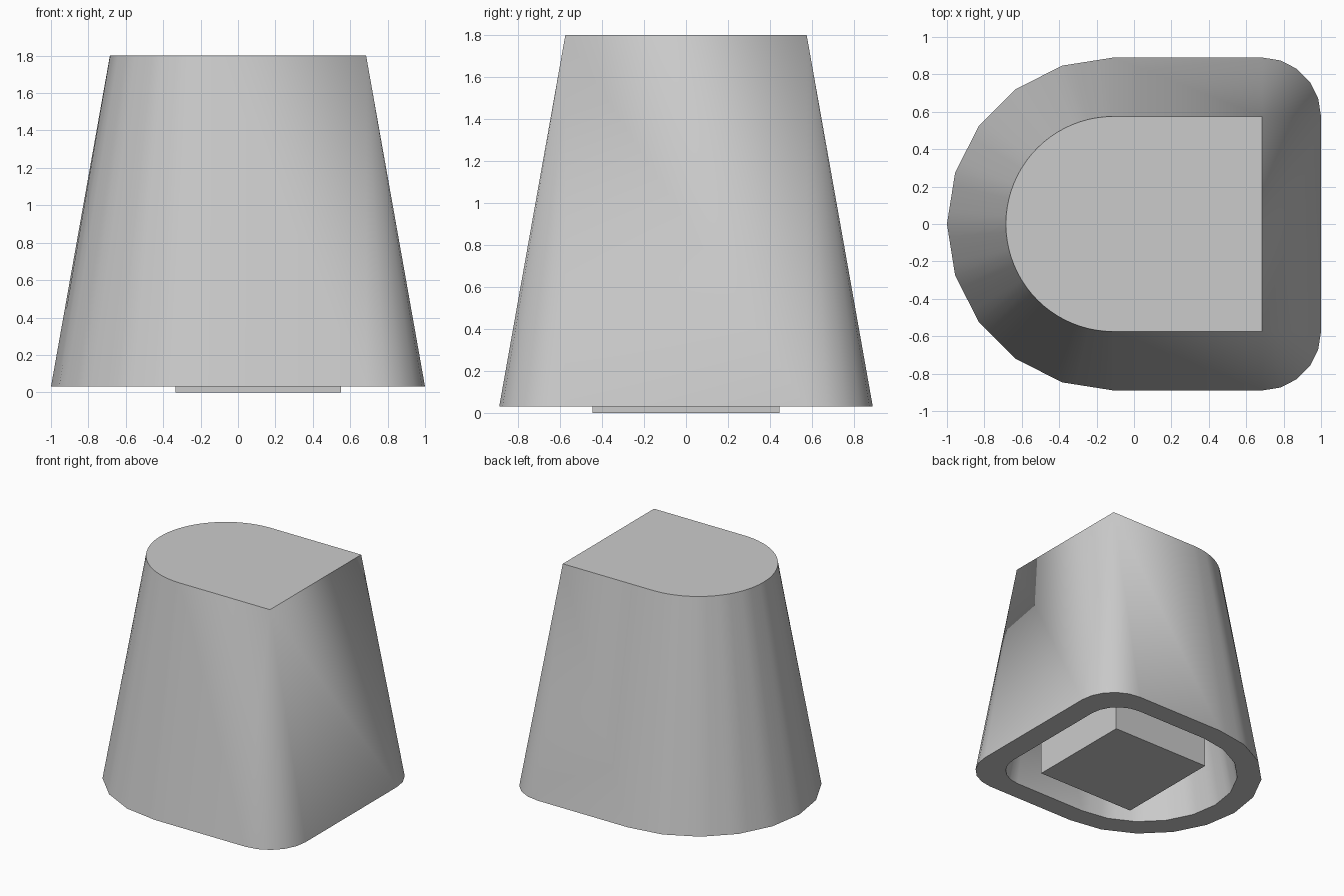
import bpy, bmesh
from math import sin, cos, radians
from mathutils import Vector

if "Cube" in bpy.data.objects:
    bpy.data.objects.remove(bpy.data.objects["Cube"], do_unlink=True)

grey = bpy.data.materials.new("plain_grey")
grey.use_nodes = True
grey.diffuse_color = (0.6, 0.6, 0.6, 1)
grey.node_tree.nodes["Principled BSDF"].inputs["Base Color"].default_value = (0.6, 0.6, 0.6, 1)

BASE, TOP = 0.03, 1.8
CORNER_X, HALF = 0.685, 0.575
ROUND_X = HALF - CORNER_X      # centre of the round end
FLARE = 0.315                  # how far the foot spreads beyond the top
CAVITY = 0.81                  # cavity size relative to the body


def arc(cx, cy, r, start, end, steps, sub, chords):
    """Arc points; with chords, the in-between points lie on straight segments."""
    def at(t):
        a = radians(start + (end - start) * t / steps)
        return Vector((cx + r * cos(a), cy + r * sin(a)))
    pts = []
    for i in range(steps * sub + 1):
        k, f = divmod(i, sub)
        pts.append(at(k).lerp(at(k + 1), f / sub) if chords and f else at(i / sub))
    return pts


def outline(grow, chords):
    """D shaped outline: two right corners and a round left end."""
    return (arc(CORNER_X, -HALF, grow, -90, 0, 5, 1, chords)
            + arc(CORNER_X, HALF, grow, 0, 90, 5, 1, chords)
            + arc(ROUND_X, 0, HALF + grow, 90, 270, 10, 4, chords))


def finish(name, bm):
    bmesh.ops.remove_doubles(bm, verts=bm.verts, dist=1e-5)
    bmesh.ops.recalc_face_normals(bm, faces=bm.faces)
    mesh = bpy.data.meshes.new(name)
    bm.to_mesh(mesh)
    bm.free()
    mesh.materials.append(grey)
    obj = bpy.data.objects.new(name, mesh)
    bpy.context.collection.objects.link(obj)
    return obj


# Hollow tapered body: top, outer foot, inner foot, cavity ceiling
bm = bmesh.new()
ceiling = BASE + (TOP - BASE) * CAVITY
rings = []
for grow, chords, scale, z in ((0, False, 1, TOP), (FLARE, True, 1, BASE),
                               (FLARE, True, CAVITY, BASE), (0, False, CAVITY, ceiling)):
    rings.append([bm.verts.new((p.x * scale, p.y * scale, z)) for p in outline(grow, chords)])
for a, b in zip(rings, rings[1:]):
    for i in range(len(a)):
        j = (i + 1) % len(a)
        bm.faces.new((a[i], a[j], b[j], b[i]))
bm.faces.new(rings[0])
bm.faces.new(rings[-1])
body = finish("tapered_body", bm)
bpy.ops.object.select_all(action='DESELECT')
body.select_set(True)
bpy.context.view_layer.objects.active = body
bpy.ops.object.shade_smooth_by_angle(angle=radians(30))

# Square post inside the cavity, just proud of the foot
bm = bmesh.new()
bmesh.ops.create_cube(bm, size=1)
bmesh.ops.scale(bm, vec=(0.885, 0.89, ceiling), verts=bm.verts)
bmesh.ops.translate(bm, vec=(0.108, 0, ceiling / 2), verts=bm.verts)
finish("square_post", bm)
